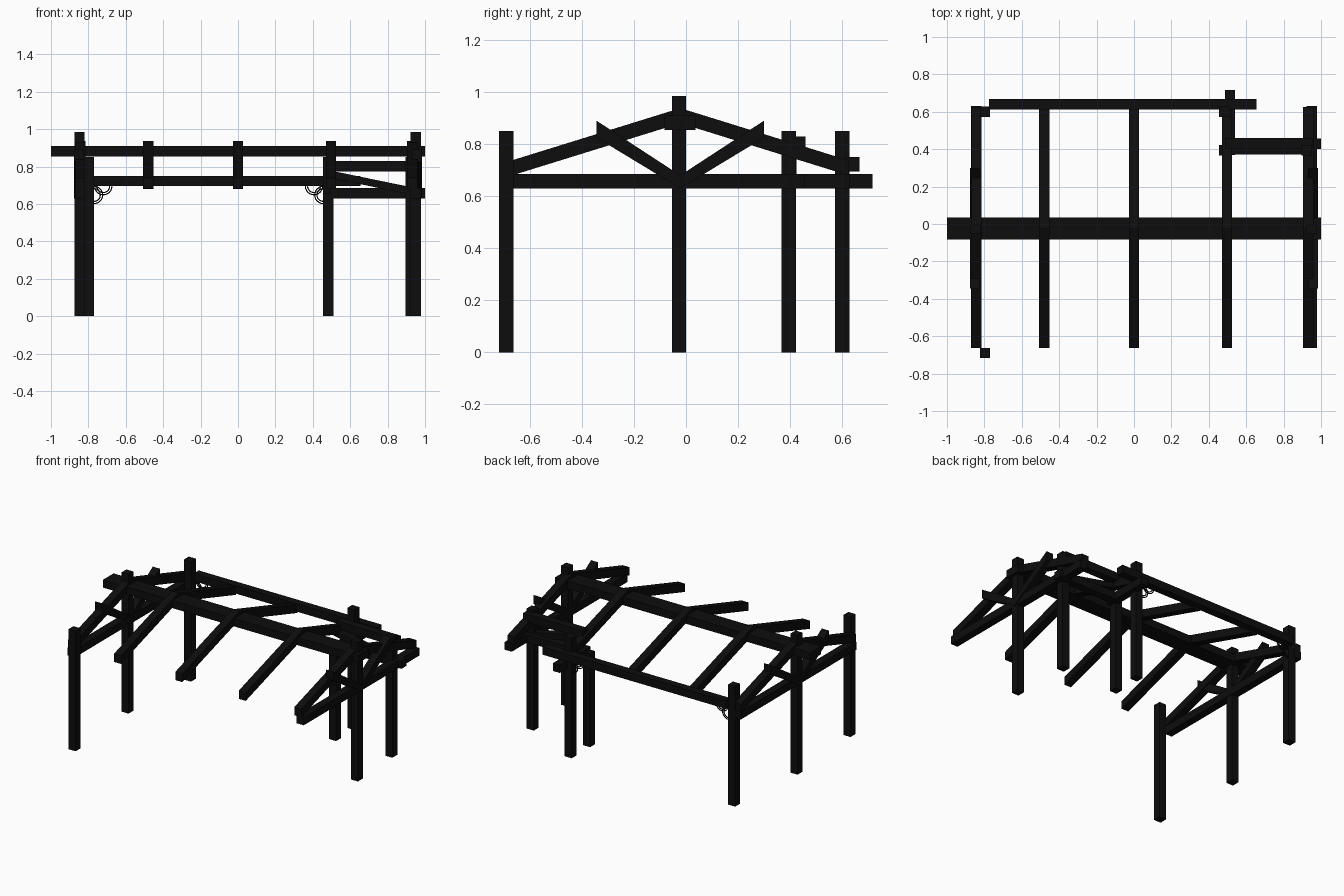
import bpy, bmesh, math
from mathutils import Vector

cube = bpy.data.objects.get("Cube")
if cube:
    bpy.data.objects.remove(cube, do_unlink=True)

black = bpy.data.materials.new("black_timber")
black.use_nodes = True
black.diffuse_color = (0.004, 0.004, 0.004, 1)
black.node_tree.nodes["Principled BSDF"].inputs["Base Color"].default_value = black.diffuse_color

W = 0.055      # timber width
MID = -0.022   # ridge line in y


def prism(name, profile, axis, lo, hi):
    """Extrude a profile along x (profile is y,z) or y (profile is x,z)."""
    bm = bmesh.new()
    place = (lambda p, d: (d, *p)) if axis == "x" else (lambda p, d: (p[0], d, p[1]))
    face = bm.faces.new([bm.verts.new(place(p, lo)) for p in profile])
    new = bmesh.ops.extrude_face_region(bm, geom=[face])["geom"]
    shift = Vector((hi - lo, 0, 0) if axis == "x" else (0, hi - lo, 0))
    bmesh.ops.translate(bm, vec=shift, verts=[v for v in new if isinstance(v, bmesh.types.BMVert)])
    bmesh.ops.recalc_face_normals(bm, faces=bm.faces)
    mesh = bpy.data.meshes.new(name)
    bm.to_mesh(mesh)
    bm.free()
    mesh.materials.append(black)
    ob = bpy.data.objects.new(name, mesh)
    bpy.context.collection.objects.link(ob)
    return ob


def box(name, x, y, z):
    return prism(name, [(y[0], z[0]), (y[1], z[0]), (y[1], z[1]), (y[0], z[1])], "x", *x)


def post(name, x, y, top):
    h = W / 2
    return box(name, (x - h, x + h), (y - h, y + h), (0, top))


def rafter_pair(name, x):
    """Sloping roof timbers meeting at the ridge, ends cut plumb."""
    peak, slope, depth = 0.938, 0.31, 0.058
    front, back = -0.662, 0.625
    zf, zb = peak - slope * (MID - front), peak - slope * (back - MID)
    prism(name, [(front, zf), (MID, peak), (back, zb), (back, zb - depth),
                 (MID, peak - depth), (front, zf - depth)], "x", x - W / 2, x + W / 2)


# Posts
post("front_right_post", -0.797, -0.69, 0.85)
post("back_right_post", -0.797, 0.6, 0.85)
post("right_ridge_post", -0.847, -0.027, 0.985)
post("left_ridge_post", 0.95, -0.027, 0.985)
post("back_left_post", 0.483, 0.6, 0.85)
post("inner_porch_post", 0.483, 0.395, 0.66)
post("outer_porch_post", 0.924, 0.395, 0.85)

# Ridge beam and back eave rail
box("ridge_beam", (-1, 1), (-0.083, 0.036), (0.855, 0.91))
box("back_eave_rail", (-0.775, 0.655), (0.612, 0.667), (0.695, 0.75))

# Rafters
for i, x in enumerate((-0.842, -0.48, 0, 0.497, 0.932)):
    rafter_pair("rafter_pair_%d" % (i + 1), x)

# Gable ties and diagonal struts
for side, x in (("right", -0.843), ("left", 0.951)):
    box(side + "_gable_tie", (x - W / 2, x + W / 2), (-0.662, 0.63), (0.63, 0.685))
    outer = x - 0.007 if side == "right" else x + 0.006
    for end, s in (("front", -1), ("back", 1)):
        prism("%s_%s_strut" % (side, end),
              [(MID, 0.68), (MID + s * 0.322, 0.89), (MID + s * 0.322, 0.825), (MID, 0.63)],
              "x", outer - W / 2, outer + W / 2)

# Porch framing at the back left
box("porch_cross_beam", (0.487, 0.541), (0.37, 0.717), (0.63, 0.685))
box("porch_lower_beam", (0.487, 1.0), (0.4, 0.457), (0.63, 0.685))
box("porch_upper_beam", (0.487, 0.955), (0.405, 0.46), (0.775, 0.83))
prism("porch_sloping_brace", [(0.487, 0.78), (0.975, 0.68), (0.975, 0.64), (0.487, 0.74)],
      "y", 0.372, 0.425)


# Curled iron brackets under the eave rail
def bracket(name, corner_x, s):
    curve = bpy.data.curves.new(name, "CURVE")
    curve.dimensions = "3D"
    curve.bevel_depth = 0.0035
    curve.bevel_resolution = 1
    for cx, cz, start in ((0.05, 0.695, math.pi), (0.0, 0.648, -math.pi / 2)):
        for r in (0.046, 0.034):
            pts = [start + math.pi * i / 12 for i in range(13)]
            line = curve.splines.new("POLY")
            line.points.add(len(pts) - 1)
            for p, a in zip(line.points, pts):
                p.co = (corner_x + s * (cx + r * math.cos(a)), 0.625, cz + r * math.sin(a), 1)
    curve.materials.append(black)
    ob = bpy.data.objects.new(name, curve)
    bpy.context.collection.objects.link(ob)


bracket("right_curled_bracket", -0.77, 1)
bracket("left_curled_bracket", 0.456, -1)
